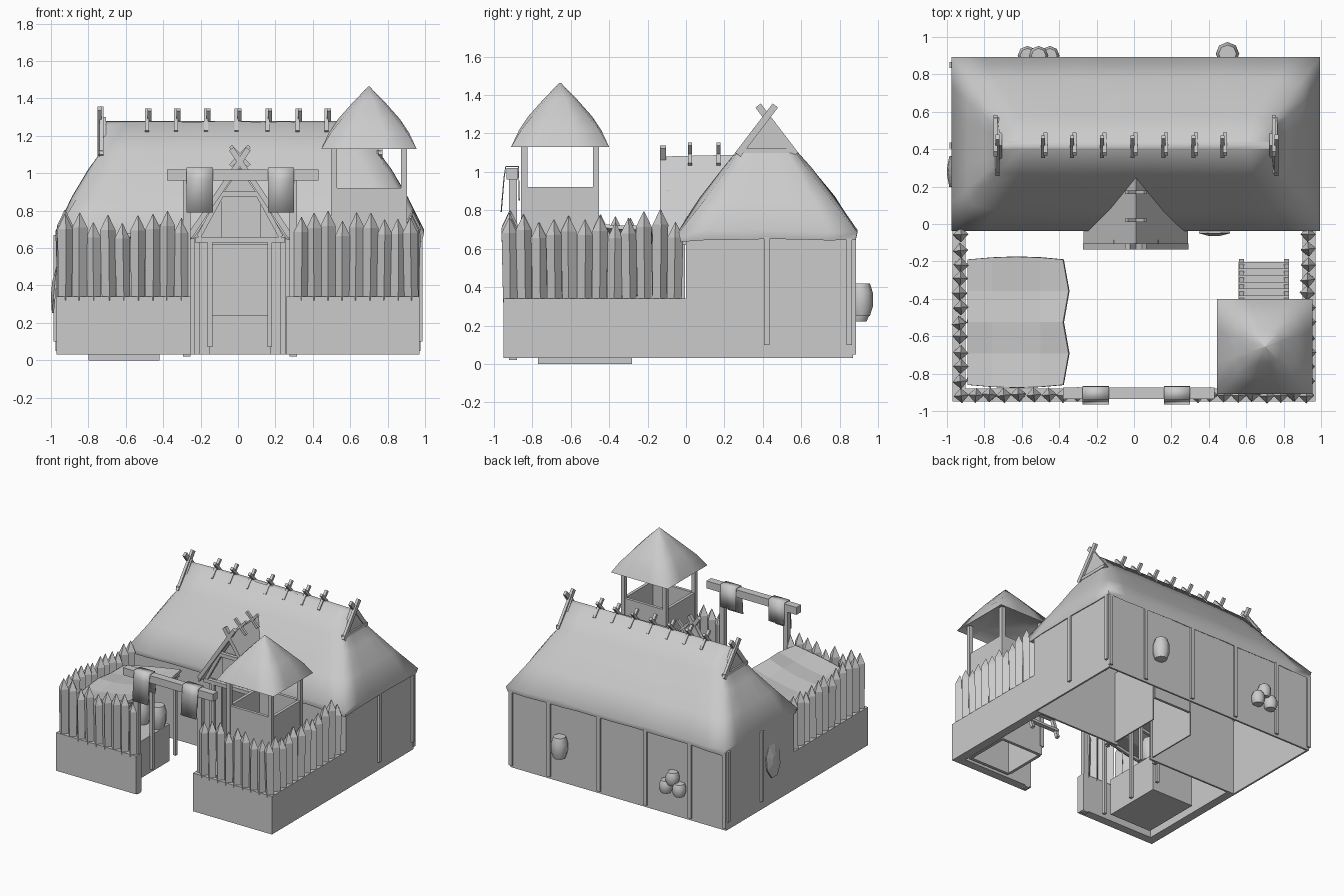
import bpy, bmesh, math, random
from mathutils import Vector

if "Cube" in bpy.data.objects:
    bpy.data.objects.remove(bpy.data.objects["Cube"])
random.seed(4)

def mesh(name, verts, faces, smooth=0):
    me = bpy.data.meshes.new(name)
    me.from_pydata([tuple(v) for v in verts], [], faces)
    bm = bmesh.new(); bm.from_mesh(me)
    bmesh.ops.recalc_face_normals(bm, faces=bm.faces)
    bm.to_mesh(me); bm.free()
    ob = bpy.data.objects.new(name, me)
    bpy.context.collection.objects.link(ob)
    if smooth:
        bpy.ops.object.select_all(action='DESELECT')
        ob.select_set(True); bpy.context.view_layer.objects.active = ob
        bpy.ops.object.shade_smooth_by_angle(angle=math.radians(smooth))
    return ob

def loft(name, rings, smooth=0):
    n = len(rings[0]); verts = [p for r in rings for p in r]
    faces = [(k*n+i, k*n+(i+1) % n, (k+1)*n+(i+1) % n, (k+1)*n+i)
             for k in range(len(rings)-1) for i in range(n)]
    faces += [tuple(range(n)), tuple(range((len(rings)-1)*n, len(rings)*n))]
    return mesh(name, verts, faces, smooth)

def box(name, x0, x1, y0, y1, z0, z1):
    return loft(name, [[(x0, y0, z), (x1, y0, z), (x1, y1, z), (x0, y1, z)] for z in (z0, z1)])

def beam(name, a, b, w=.03, d=None):
    # rectangular beam between two points
    a, b = Vector(a), Vector(b); d = d or w
    t = (b-a).normalized()
    u = t.cross(Vector((0, 1, 0)) if abs(t.y) < .9 else Vector((0, 0, 1))).normalized()
    v = t.cross(u)
    c = [(-1, -1), (1, -1), (1, 1), (-1, 1)]
    return loft(name, [[p+u*(w/2*i)+v*(d/2*j) for i, j in c] for p in (a, b)])

def barrel(name, x, y, z, r, h):
    prof = [(r*.75, z), (r, z+h*.3), (r, z+h*.7), (r*.75, z+h)]
    return loft(name, [[(x+q*math.cos(i*math.tau/8), y+q*math.sin(i*math.tau/8), zz)
                        for i in range(8)] for q, zz in prof], 50)

def rect_ring(cx, cy, hx, hy, z, nx, ny, jit=0, sag=0, cut=0):
    # rectangular ring of points; cut pulls the corners in to round the hips
    pts = []
    for (sx, sy), (ex, ey), n in (((-1, -1), (1, -1), nx), ((1, -1), (1, 1), ny),
                                  ((1, 1), (-1, 1), nx), ((-1, 1), (-1, -1), ny)):
        for i in range(n):
            t = i/n
            c = cut if i == 0 else 0
            zz = z+sag*math.sin(t*math.pi)+random.uniform(-jit, jit)
            pts.append((cx+(hx-c*math.copysign(1, hx))*(sx+(ex-sx)*t),
                        cy+(hy-c)*(sy+(ey-sy)*t) if i == 0 else cy+hy*(sy+(ey-sy)*t), zz))
    return pts

# hall walls with doorway and entry passage
box("hall_front_wall_left", -.97, -.15, 0, .015, .03, .67)
box("hall_front_wall_right", .17, .97, 0, .015, .03, .67)
box("hall_front_wall_lintel", -.15, .17, 0, .015, .62, .67)
box("hall_back_wall", -.97, .97, .855, .87, .03, .67)
for s in (-1, 1):
    box("hall_side_wall", s*.9625-.0075, s*.9625+.0075, .015, .855, .03, .67)
    box("passage_wall", .01+s*.18-.005, .01+s*.18+.005, .015, .45, .05, .64)
box("inner_door", -.16, .18, .44, .46, .24, .63)

# wall posts
for x in (-.96, -.65, -.25, .17, .62, .96):
    box("back_wall_post", x-.015, x+.015, .86, .885, .05, .66)
for s in (-1, 1):
    for y in (.42, .85):
        box("side_wall_post", s*.975-.012, s*.975+.012, y-.015, y+.015, .1, .67)

# thatched hall roof, softly rounded hips
rings = [rect_ring(.01, .427, .93, .42, .67, 12, 6),
         rect_ring(.01, .427, .975, .455, .64, 12, 6, .005, .01),
         rect_ring(.01, .427, .985, .465, .685, 12, 6, .008, .008),
         rect_ring(.01, .425, .9, .35, .86, 12, 6, .004, .01, .025),
         rect_ring(.01, .423, .81, .23, 1.02, 12, 6, .003, 0, .025),
         rect_ring(.01, .42, .745, .155, 1.11, 12, 6, 0, 0, .01),
         rect_ring(.01, .42, .725, .02, 1.262, 12, 6, .004, .014)]
loft("hall_roof", rings, 75)

# crossed ridge logs
for x in (-.48, -.325, -.165, 0, .165, .325, .48):
    for s in (-1, 1):
        beam("ridge_log", (x+s*.007, .42+s*.06, 1.22), (x+s*.007, .42-s*.045, 1.34), .022, .022)

# end gablets
for x, s in ((-.735, -1), (.755, 1)):
    mesh("gablet_panel", [(x+d, y, z) for d in (-.03*s, 0) for y, z in ((.28, 1.1), (.56, 1.1), (.42, 1.3))],
         [(0, 1, 2), (3, 4, 5), (0, 1, 4, 3), (1, 2, 5, 4), (2, 0, 3, 5)])
    beam("gablet_beam", (x, .27, 1.11), (x, .57, 1.11), .025)
    for k in (-1, 1):
        beam("gablet_board", (x+k*.006, .42-k*.15, 1.09), (x+k*.006, .42+k*.045, 1.345), .022, .035)

# porch gable over the door
P = [(-.27, .66), (.01, 1.08), (.29, .66)]
mesh("porch_roof", [(x, -.12, z) for x, z in P] + [(-.27, .02, .66), (.01, .29, 1.09), (.29, .02, .66)]
     + [(x, -.12, z-.04) for x, z in P] + [(-.27, .02, .62), (.01, .29, 1.05), (.29, .02, .62)],
     [(0, 1, 4, 3), (1, 2, 5, 4), (6, 7, 10, 9), (7, 8, 11, 10), (0, 1, 7, 6), (1, 2, 8, 7),
      (0, 3, 9, 6), (2, 5, 11, 8)])
mesh("porch_gable_panel", [(-.24, -.06, .65), (.26, -.06, .65), (.01, -.06, 1.03)], [(0, 1, 2)])
box("gable_shutter", -.09, .12, -.08, -.06, .66, .88)
for z, w in ((.645, .24), (.89, .12)):
    beam("porch_tie_beam", (.01-w, -.1, z), (.01+w, -.1, z), .03)
for s in (-1, 1):
    beam("porch_post", (.01+s*.16, -.1, .07), (.01+s*.16, -.1, .66), .025)
    beam("door_frame", (.01+s*.23, -.02, .03), (.01+s*.23, -.02, .66), .03)
    beam("porch_barge_board", (.01+s*.27, -.12, .66), (.01-s*.045, -.12, 1.13), .03)
    beam("porch_brace", (.01+s*.22, -.1, .66), (.01+s*.1, -.1, .88), .025)
    for y in (.02, .17):
        beam("porch_ridge_log", (.01+s*.05, y, 1.04), (.01-s*.05, y, 1.145), .02)

# courtyard base walls
box("front_base_left", -.97, -.25, -.95, -.88, .03, .34)
box("front_base_right", .26, .97, -.95, -.88, .03, .34)
for s in (-1, 1):
    box("side_base", s*.935-.035, s*.935+.035, -.88, 0, .03, .34)

# palisade stakes: four-sided, pointed
def stake(x, y):
    h = random.uniform(.65, .725); dx, dy = random.uniform(-.006, .006), random.uniform(-.006, .006)
    rot = random.uniform(-.12, .12)
    def ring(r, z, k):
        return [(x+dx*k+r*math.cos(rot+i*math.tau/4), y+dy*k+r*math.sin(rot+i*math.tau/4), z) for i in range(4)]
    loft("stake", [ring(.037, .32, 0), ring(.041, h, 1), ring(.002, h+.08, 1)])
for i in range(9):
    stake(-.925+i*.078, -.915)
    stake(.335+i*.074, -.915)
for i in range(11):
    for s in (-1, 1):
        stake(s*.93, -.84+i*.078)

# gate with draped banners
for x in (-.275, .295):
    box("gate_post", x-.02, x+.02, -.92, -.88, .02, .97)
    beam("gate_brace", (x, -.9, .9), (x+(.09 if x < 0 else -.09), -.9, .97), .025)
box("gate_beam", -.38, .43, -.935, -.875, .96, 1.02)
for x in (-.205, .23):
    prof = [(-.965, .79), (-.95, .97), (-.94, 1.03), (-.87, 1.03), (-.865, .85)]
    v = [(x+d, y, z) for y, z in prof for d in (-.07, .07)]
    ob = mesh("banner", v, [(2*i, 2*i+1, 2*i+3, 2*i+2) for i in range(4)], 45)
    ob.modifiers.new("thickness", 'SOLIDIFY').thickness = .006

# watchtower
TX, TY = .7, -.655
for s in (-1, 1):
    box("tower_front_back", TX-.19, TX+.19, TY+s*.185-.012, TY+s*.185+.012, .03, .92)
    box("tower_side", TX+s*.185-.012, TX+s*.185+.012, TY-.17, TY+.17, .03, .92)
    for k in (-1, 1):
        box("tower_post", TX+s*.187-.016, TX+s*.187+.016, TY+k*.187-.016, TY+k*.187+.016, .1, 1.16)
box("tower_floor", TX-.18, TX+.18, TY-.18, TY+.18, .7, .72)
loft("tower_roof", [rect_ring(TX, TY, r, r, z, 3, 3, 0, 0, c) for r, z, c in
     ((.19, 1.18, 0), (.255, 1.13, 0), (.215, 1.215, .01), (.165, 1.29, .02),
      (.085, 1.38, .012), (.004, 1.463, 0))], 75)

# tower steps
for i in range(6):
    y = -.22-i*.036; z = .1+i*.11
    box("tower_step", .56, .83, y-.018, y+.018, z, z+.02)
for x in (.575, .815):
    beam("step_rail", (x, -.2, .04), (x, -.42, .7), .025)

# lean-to canopy with poles, a storage crate below
v = []
for j in range(5):
    for i in range(5):
        u, w = i/4, j/4
        x = -.89+.52*u+(.03*(j % 2)-.01 if i == 4 else 0)
        y = -.86+.67*w+(.015*math.sin(u*math.pi)*(1 if j else -1) if j in (0, 4) else 0)
        v.append((x, y, .62+.1*u+.02*(j == 2)-.03*math.sin(u*math.pi)*math.sin(w*math.pi)))
ob = mesh("canopy", v, [(j*5+i, j*5+i+1, j*5+i+6, j*5+i+5) for j in range(4) for i in range(4)])
ob.modifiers.new("thickness", 'SOLIDIFY').thickness = .02
for y in (-.83, -.52, -.22):
    beam("canopy_pole", (-.41, y, .03), (-.41, y, .69), .025)
    beam("canopy_rafter", (-.89, y, .58), (-.38, y, .68), .02)
box("storage_crate", -.8, -.42, -.77, -.28, 0, .3)
for x, y in ((-.46, -.37), (-.6, -.37)):
    barrel("crate_barrel", x, y, .3, .065, .18)

# barrels on the back wall
barrel("hung_barrel", .5, .91, .25, .063, .17)
for x, z in ((-.57, .22), (-.45, .22), (-.51, .3)):
    barrel("small_barrel", x, .9, z, .052, .1)

# shields on the walls
def shield(name, c, u, n, rx, rz):
    c, u, n = Vector(c), Vector(u), Vector(n)
    upv = Vector((0, 0, 1))-n*n.z
    loft(name, [[c+n*d+u*(rx*k*math.cos(i*math.tau/8+.39))+upv*(rz*k*math.sin(i*math.tau/8+.39))
                 for i in range(8)] for k, d in ((1, 0), (1, .01), (.3, .025))])
shield("left_wall_shield", (-.972, .28, .38), (0, 1, 0), (-1, 0, .1), .09, .14)
shield("front_wall_shield", (.43, -.04, .45), (1, 0, 0), (0, -1, 0), .09, .09)
